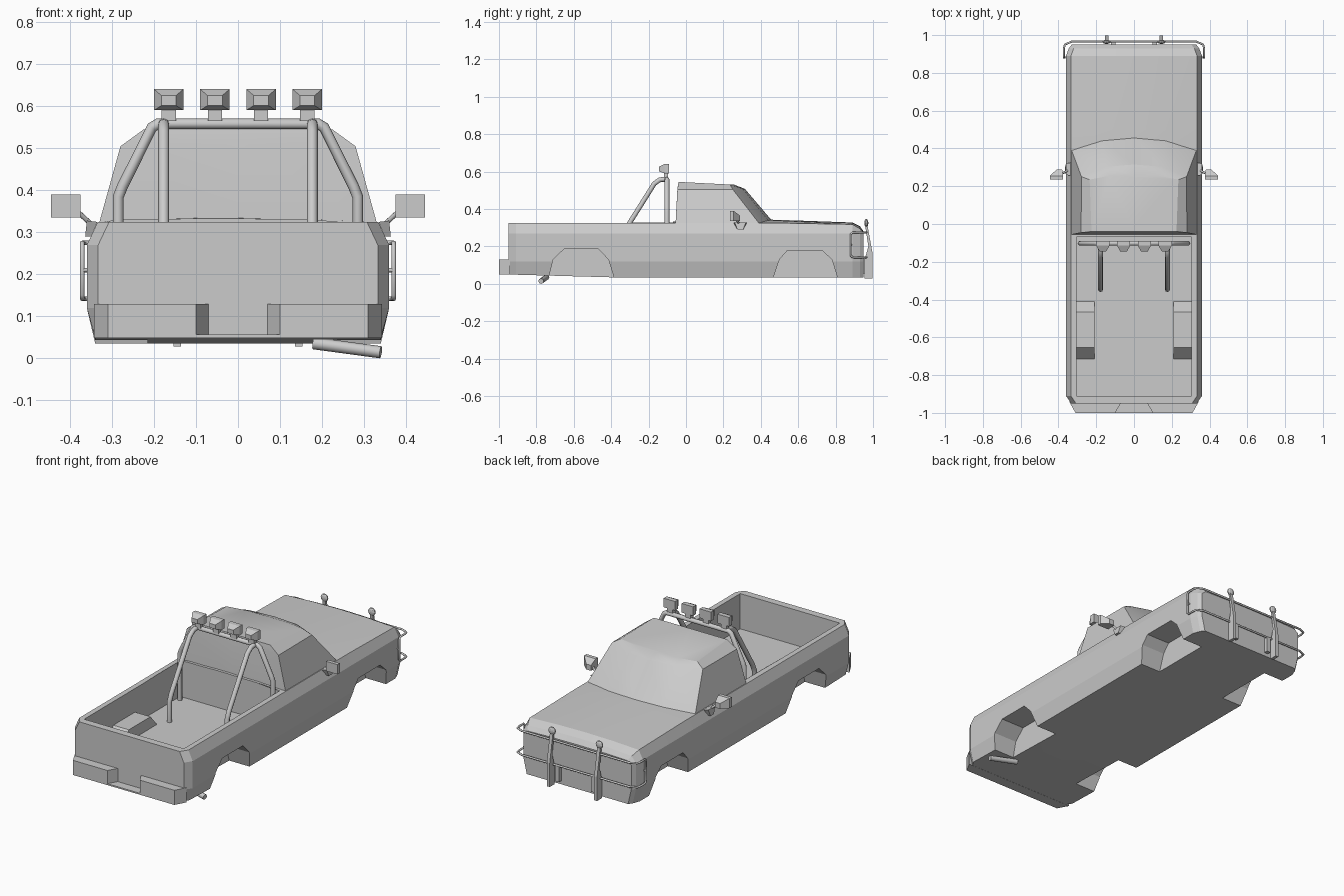
import bpy, bmesh, math
from mathutils import Vector

if "Cube" in bpy.data.objects:
    bpy.data.objects.remove(bpy.data.objects["Cube"])

GREY = (0.6, 0.6, 0.6, 1)
paint = bpy.data.materials.new("plain_grey")
paint.use_nodes = True
paint.diffuse_color = GREY
paint.node_tree.nodes["Principled BSDF"].inputs["Base Color"].default_value = GREY


def finish(name, bm):
    bmesh.ops.recalc_face_normals(bm, faces=bm.faces)
    mesh = bpy.data.meshes.new(name)
    bm.to_mesh(mesh)
    bm.free()
    ob = bpy.data.objects.new(name, mesh)
    bpy.context.collection.objects.link(ob)
    mesh.materials.append(paint)
    return ob


def activate(ob):
    bpy.ops.object.select_all(action="DESELECT")
    ob.select_set(True)
    bpy.context.view_layer.objects.active = ob


def smooth(ob, degrees):
    activate(ob)
    bpy.ops.object.shade_smooth_by_angle(angle=math.radians(degrees))


def loft(name, rings):
    """Skin a list of equal closed rings and cap both ends."""
    bm = bmesh.new()
    vs = [[bm.verts.new(p) for p in r] for r in rings]
    n = len(vs[0])
    for a, b in zip(vs, vs[1:]):
        for i in range(n):
            j = (i + 1) % n
            bm.faces.new((a[i], a[j], b[j], b[i]))
    bm.faces.new(vs[0])
    bm.faces.new(vs[-1])
    return finish(name, bm)


def prism(name, pts, axis, lo, hi):
    """Extrude a 2D outline: axis x takes (y, z) points, axis z takes (x, y)."""
    place = (lambda p, t: (t, *p)) if axis == "x" else (lambda p, t: (*p, t))
    return loft(name, [[place(p, t) for p in pts] for t in (lo, hi)])


def box(name, lo, hi):
    (x0, y0, z0), (x1, y1, z1) = lo, hi
    return prism(name, [(x0, y0), (x1, y0), (x1, y1), (x0, y1)], "z", z0, z1)


def tube(name, pts, radius, closed=False):
    cu = bpy.data.curves.new(name, "CURVE")
    cu.dimensions = "3D"
    cu.bevel_depth = radius
    cu.bevel_resolution = 2
    cu.use_fill_caps = True
    sp = cu.splines.new("POLY")
    sp.points.add(len(pts) - 1)
    for sp_pt, p in zip(sp.points, pts):
        sp_pt.co = (*p, 1)
    sp.use_cyclic_u = closed
    cu.materials.append(paint)
    ob = bpy.data.objects.new(name, cu)
    bpy.context.collection.objects.link(ob)
    activate(ob)
    bpy.ops.object.convert(target="MESH")
    return bpy.context.object


def combine(ob, other, operation):
    mod = ob.modifiers.new("cut", "BOOLEAN")
    mod.operation = operation
    mod.solver = "EXACT"
    mod.object = other
    activate(ob)
    bpy.ops.object.modifier_apply(modifier=mod.name)
    bpy.data.objects.remove(other)


def mirrored(half):
    return half + [(-p[0], *p[1:]) for p in reversed(half) if p[0] > 0]


def flip(pts, side):
    return [(side * p[0], *p[1:]) for p in pts]


SIDES = (("left", 1), ("right", -1))


# Lower body: sections along y with inset, bottom, crown and rim heights
def section(y, inset, bottom, crown, rim, shoulder):
    half = [(0, crown), (0.17, crown * 0.75 + rim * 0.25), (0.334 - inset, rim),
            (0.36 - inset, shoulder), (0.36 - inset, 0.12),
            (0.34 - inset, bottom), (0, bottom)]
    return [(x, y, z) for x, z in mirrored(half)]


body = loft("body", [
    section(-0.95, 0.027, 0.05, 0.325, 0.325, 0.27),
    section(-0.91, 0, 0.049, 0.325, 0.325, 0.27),
    section(-0.40, 0, 0.035, 0.325, 0.325, 0.27),
    section(0.36, 0, 0.035, 0.345, 0.325, 0.27),
    section(0.50, 0, 0.035, 0.342, 0.325, 0.27),
    section(0.89, 0, 0.035, 0.328, 0.318, 0.27),
    section(0.93, 0.015, 0.035, 0.308, 0.295, 0.262),
    section(0.95, 0.03, 0.035, 0.28, 0.275, 0.255)])

# Open bed, wheel boxes and wheel arches
combine(body, box("bed_cutter", (-0.305, -0.91, 0.13), (0.305, -0.07, 0.5)), "DIFFERENCE")
REAR = [(-0.742, 0.0), (-0.71, 0.13), (-0.65, 0.188), (-0.47, 0.188), (-0.415, 0.13), (-0.375, 0.0)]
FRONT = [(0.455, 0.0), (0.50, 0.13), (0.54, 0.176), (0.73, 0.176), (0.78, 0.13), (0.82, 0.0)]
HUMP = [(-0.72, 0.11), (-0.715, 0.13), (-0.655, 0.194), (-0.465, 0.194), (-0.41, 0.13), (-0.405, 0.11)]
for _, s in SIDES:
    combine(body, prism("hump", HUMP, "x", *sorted((s * 0.21, s * 0.325))), "UNION")
for _, s in SIDES:
    for arch in (REAR, FRONT):
        combine(body, prism("arch_cutter", arch, "x", *sorted((s * 0.216, s * 0.45))), "DIFFERENCE")
smooth(body, 9)

# Cab: sill ring, shoulder ring and roof ring
sill = [(0, 0.462, 0.335), (0.17, 0.445, 0.333), (0.332, 0.395, 0.318), (0.332, -0.056, 0.318)]
shoulder = [(0, 0.315, 0.508), (0.15, 0.303, 0.508), (0.278, 0.25, 0.505), (0.28, -0.046, 0.505)]
roof = [(0, 0.258, 0.53), (0.13, 0.255, 0.53), (0.235, 0.235, 0.531), (0.225, -0.04, 0.545)]
# The rear centre points keep the back wall flat
for ring in (sill, shoulder, roof):
    ring.append((0, ring[-1][1], ring[-1][2] if ring is not shoulder else 0.51))
cab = loft("cab", [mirrored(r) for r in (sill, shoulder, roof)])
smooth(cab, 22)

# Rear bumper halves and the low shelf joining them
for side, s in SIDES:
    outline = [(0.065, -0.94), (0.10, -1.0), (0.31, -1.0), (0.343, -0.94)]
    prism(side + "_rear_bumper", flip(outline, s), "z", 0.052, 0.13)
prism("rear_bumper_shelf", mirrored([(0.31, -1.0), (0.343, -0.94)]), "z", 0.049, 0.057)

# Exhaust tail pipe
tube("exhaust_pipe", [(0.18, -0.745, 0.036), (0.34, -0.775, 0.0145)], 0.0145)

# Roll bar hoop with two rear stays
hoop = [(0.285, -0.102, 0.12), (0.285, -0.102, 0.385), (0.275, -0.102, 0.41),
        (0.205, -0.102, 0.55), (0.19, -0.102, 0.559)]
smooth(tube("roll_bar_hoop", mirrored(hoop), 0.013), 50)
for side, s in SIDES:
    stay = [(0.177, -0.105, 0.559), (0.177, -0.14, 0.557), (0.177, -0.17, 0.535),
            (0.177, -0.33, 0.28), (0.177, -0.347, 0.24), (0.177, -0.347, 0.12)]
    smooth(tube(side + "_roll_bar_stay", flip(stay, s), 0.013), 50)


def rectangle(cx, y, cz, w, h):
    return [(cx + a * w / 2, y, cz + b * h / 2) for a, b in ((-1, -1), (1, -1), (1, 1), (-1, 1))]


# Four tapered roof lamps on stems
for i in range(4):
    x = -0.165 + 0.11 * i
    loft(f"roof_lamp_{i + 1}", [rectangle(x, -0.145, 0.614, 0.035, 0.024),
                                rectangle(x, -0.115, 0.616, 0.07, 0.05),
                                rectangle(x, -0.09, 0.616, 0.07, 0.05)])
    box(f"roof_lamp_stem_{i + 1}", (x - 0.017, -0.118, 0.565), (x + 0.017, -0.095, 0.6))

# Door mirrors and their brackets
for side, s in SIDES:
    loft(side + "_mirror", [flip(r, s) for r in (
        rectangle(0.41, 0.235, 0.363, 0.07, 0.054),
        rectangle(0.41, 0.255, 0.363, 0.07, 0.054),
        rectangle(0.395, 0.288, 0.35, 0.03, 0.03))])
    loft(side + "_mirror_bracket", [flip(r, s) for r in (
        [(0.335, 0.255, 0.325), (0.335, 0.325, 0.325), (0.35, 0.305, 0.29), (0.35, 0.275, 0.29)],
        [(0.36, 0.26, 0.328), (0.36, 0.32, 0.328), (0.364, 0.305, 0.29), (0.364, 0.275, 0.29)])])
    tube(side + "_mirror_arm", flip([(0.348, 0.285, 0.318), (0.385, 0.265, 0.352)], s), 0.006)

# Front guard: a closed wraparound tube, uprights, lamps and bumper blocks
upper = [(0.33, 0.966, 0.275), (0.366, 0.95, 0.275), (0.371, 0.93, 0.275), (0.371, 0.89, 0.275)]
lower = [(x, y, 0.142) for x, y, _ in reversed(upper)]
half = upper + [(0.371, 0.881, 0.265), (0.371, 0.881, 0.152)] + lower
smooth(tube("front_guard_rail", mirrored(half), 0.0055, closed=True), 50)
UPRIGHT = [(0.955, 0.028), (0.998, 0.028), (0.998, 0.16), (0.97, 0.315), (0.958, 0.31),
           (0.975, 0.2), (0.955, 0.13)]
for side, s in SIDES:
    prism(side + "_guard_upright", UPRIGHT, "x", s * 0.145 - 0.009, s * 0.145 + 0.009)
    bm = bmesh.new()
    bmesh.ops.create_uvsphere(bm, u_segments=10, v_segments=6, radius=0.022)
    bmesh.ops.scale(bm, verts=bm.verts, vec=Vector((1, 0.5, 1)))
    bmesh.ops.translate(bm, verts=bm.verts, vec=Vector((s * 0.145, 0.964, 0.325)))
    finish(side + "_guard_lamp", bm)
    box(side + "_bumper_block", (s * 0.11 - 0.012, 0.94, 0.055), (s * 0.11 + 0.012, 0.972, 0.14))
    # Bracket tying the rail end to the wing
    tube(side + "_guard_mount", flip([(0.35, 0.885, 0.21), (0.371, 0.881, 0.21)], s), 0.005)
